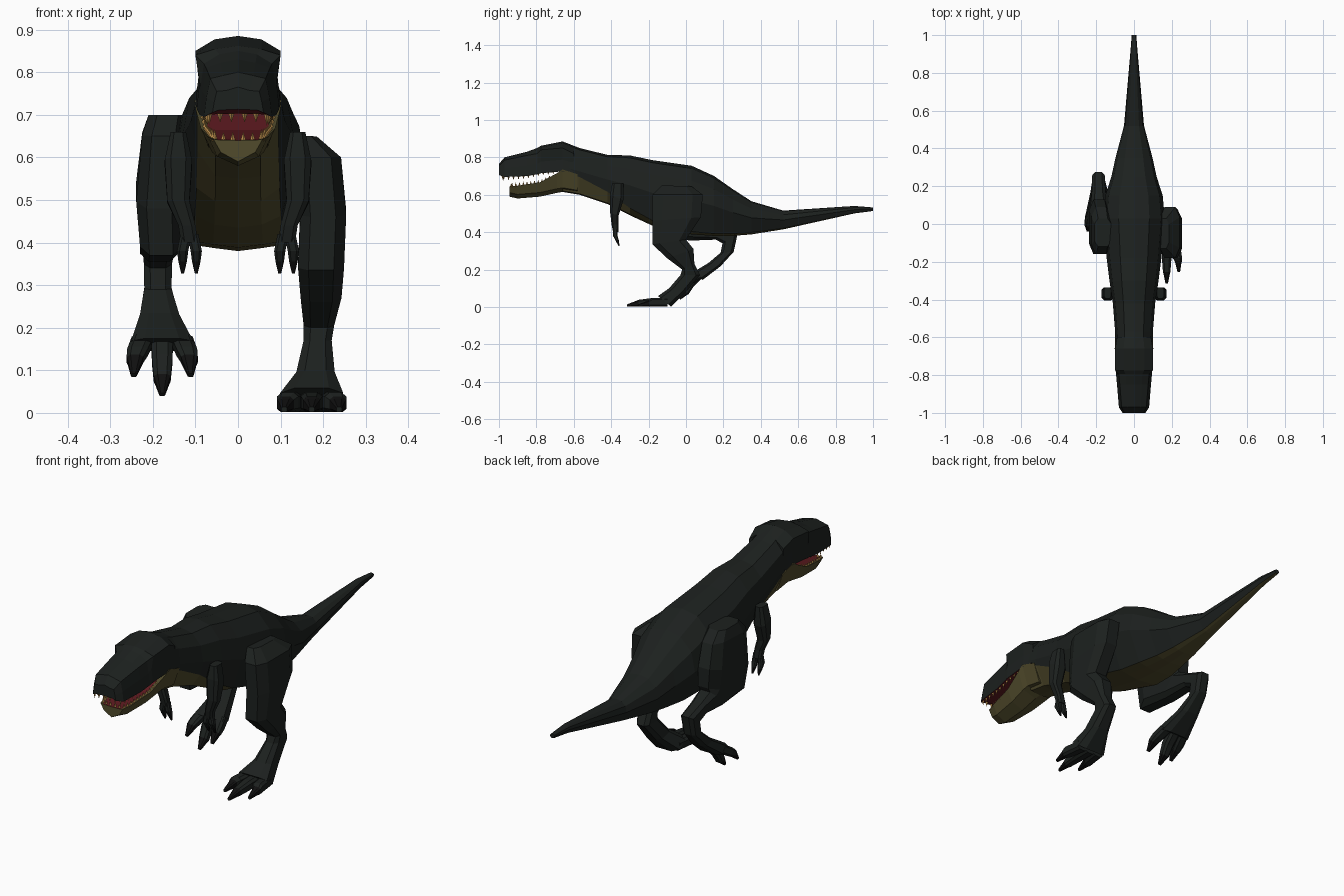
import bpy, bmesh, math

if "Cube" in bpy.data.objects:
    bpy.data.objects.remove(bpy.data.objects["Cube"])


def material(name, rgb):
    m = bpy.data.materials.new(name)
    m.diffuse_color = (*rgb, 1)
    m.use_nodes = True
    m.node_tree.nodes["Principled BSDF"].inputs["Base Color"].default_value = m.diffuse_color
    return m


HIDE = material("hide", (0.012, 0.015, 0.0135))
BELLY = material("belly", (0.082, 0.07, 0.025))
FLESH = material("flesh", (0.11, 0.01, 0.014))
TOOTH = material("tooth", (0.55, 0.3, 0.08))
CLAW = material("claw", (0.005, 0.005, 0.005))


def finish(name, bm, mats):
    bmesh.ops.recalc_face_normals(bm, faces=bm.faces)
    me = bpy.data.meshes.new(name)
    bm.to_mesh(me)
    bm.free()
    for m in mats:
        me.materials.append(m)
    ob = bpy.data.objects.new(name, me)
    bpy.context.collection.objects.link(ob)
    return ob


def loft(name, rings, mats, pick=lambda i, j: 0, cap=0):
    """Skin rings of points; pick(ring, segment) gives the material slot."""
    bm = bmesh.new()
    vs = [[bm.verts.new(p) for p in r] for r in rings]
    n = len(rings[0])
    for i in range(len(vs) - 1):
        for j in range(n):
            k = (j + 1) % n
            f = bm.faces.new((vs[i][j], vs[i][k], vs[i + 1][k], vs[i + 1][j]))
            f.material_index = pick(i, min(j, n - 1 - j))
    for i in (0, len(vs) - 1):
        bm.faces.new(vs[i]).material_index = cap
    return finish(name, bm, mats)


def mirrored(y, half):
    """Closed ring from a half outline running top centre to bottom centre."""
    return [(x, y, z) for x, z in half] + [(-x, y, z) for x, z in half[-2:0:-1]]


CHAMFERED = [(1, .55), (.6, 1), (-.6, 1), (-1, .55), (-1, -.55), (-.6, -1), (.6, -1), (1, -.55)]


def limb(name, sections, claw_from=99):
    """Sections are (front y, front z, back y, back z, x, half width)."""
    rings = [[(x + d * hw, (yf + yb) / 2 + c * (yf - yb) / 2, (zf + zb) / 2 + c * (zf - zb) / 2)
              for c, d in CHAMFERED] for yf, zf, yb, zb, x, hw in sections]
    return loft(name, rings, [HIDE, CLAW], lambda i, j: int(i >= claw_from))


def digit(name, points, up, claw_from):
    """Toe or finger through points (x, y, z, radius); up is its thickness direction in y-z."""
    uy, uz = up
    limb(name, [(y + uy * r, z + uz * r, y - uy * r, z - uz * r, x, r * 1.1)
                for x, y, z, r in points], claw_from)


# Body from neck to tail tip: y, half width, top, bottom, belly width share, belly height share
body = [(-.66, .095, .885, .615, .95, .36), (-.57, .10, .85, .60, .95, .38),
        (-.42, .112, .813, .55, .85, .25), (-.30, .13, .81, .49, .75, .12),
        (-.18, .145, .785, .435, .70, .08), (.03, .163, .755, .388, .65, .04),
        (.15, .152, .70, .38, .62, .04), (.25, .12, .63, .38, .62, .05),
        (.35, .098, .565, .388, .6, .06), (.52, .053, .515, .415, .6, .06),
        (.90, .02, .54, .50, .6, .06), (1.0, .012, .532, .513, .6, .06)]
rings = []
for y, w, t, b, c, k in body:
    h = t - b
    rings.append(mirrored(y, [(0, t), (w * .5, t - h * .04), (w * .88, t - h * .22), (w, b + h * .5),
                              (w * c, b + h * k), (w * c * .55, b + h * .02), (0, b)]))
loft("body_and_tail", rings, [HIDE, BELLY], lambda i, j: int(j >= 4))

# Upper head: y, brow half width, lip half width, top, brow height, lip height
head = [(-1.0, .05, .06, .765, .755, .705), (-.97, .065, .08, .80, .785, .695),
        (-.85, .075, .09, .83, .81, .70), (-.795, .08, .095, .85, .82, .71),
        (-.775, .10, .097, .862, .84, .715), (-.66, .10, .10, .885, .85, .725),
        (-.60, .09, .098, .86, .82, .72)]
loft("upper_head", [mirrored(y, [(0, t), (wt * .55, t - .008), (wt, e), (wb * .93, (e + l) / 2),
                                 (wb, l), (wb * .75, l + .006), (0, l + .008)])
                    for y, wt, wb, t, e, l in head], [HIDE, FLESH], lambda i, j: int(j >= 4))

# Lower jaw: y, half width, lip height, chin height
jaw = [(-.945, .058, .643, .59), (-.90, .07, .648, .58), (-.78, .087, .667, .59),
       (-.69, .10, .715, .61), (-.66, .102, .735, .615), (-.58, .10, .71, .602)]
loft("lower_jaw", [mirrored(y, [(0, t - .003), (w * .8, t - .002), (w, t), (w * .7, b + .022), (0, b)])
                   for y, w, t, b in jaw], [BELLY, FLESH], lambda i, j: int(j < 1))


# Teeth along both lips
def along(table, y):
    for (y0, w0, z0), (y1, w1, z1) in zip(table, table[1:]):
        if y0 <= y <= y1:
            f = (y - y0) / (y1 - y0)
            return w0 + (w1 - w0) * f, z0 + (z1 - z0) * f


def tooth(bm, x, y, z, h):
    r = .007
    base = [bm.verts.new((x + dx * r, y + dy * r, z)) for dx, dy in ((1, 0), (0, 1), (-1, 0), (0, -1))]
    tip = bm.verts.new((x, y, z + h))
    bm.faces.new(base)
    for i in range(4):
        bm.faces.new((base[i], base[(i + 1) % 4], tip))


upper = [(y, wb, l) for y, wt, wb, t, e, l in head]
lower = [(y, w, t) for y, w, t, b in jaw]
bm = bmesh.new()
for table, start, stop, h, lift in ((upper, -.975, -.71, -.028, .006), (lower, -.93, -.73, .028, -.006)):
    for i in range(11):
        y = start + (stop - start) * i / 10
        w, z = along(table, y)
        for s in (-1, 1):
            tooth(bm, s * w * .88, y, z + lift, h * (1 - .045 * i))
    w, z = along(table, start)
    for x in (-.55, -.2, .2, .55):
        tooth(bm, x * w, start - .005, z + lift, h * .75)
finish("teeth", bm, [TOOTH])

# Planted leg
limb("planted_leg", [(-.13, .65, .03, .645, .155, .03), (-.18, .60, .09, .60, .19, .052),
                     (-.18, .46, .08, .48, .20, .054), (-.18, .335, .0, .36, .195, .054),
                     (-.10, .26, .04, .31, .195, .048), (-.02, .20, .045, .23, .19, .036),
                     (-.03, .17, .075, .17, .187, .033), (-.09, .10, .0, .08, .182, .045),
                     (-.15, .058, -.08, .002, .173, .074)])
for side, dx, tip in (("inner", -.056, -.255), ("middle", 0, -.315), ("outer", .056, -.255)):
    x = .173 + dx
    digit("planted_toe_" + side, [(.173 + dx * .8, -.10, .026, .024), (x, -.18, .025, .023),
                                  (x + dx * .1, tip + .06, .02, .018), (x + dx * .1, tip + .05, .018, .015),
                                  (x + dx * .15, tip, .008, .006)], (0, 1), 2)

# Raised leg
limb("raised_leg", [(-.12, .70, .03, .70, -.165, .045), (-.16, .65, .09, .66, -.175, .05),
                    (-.16, .48, .13, .56, -.185, .054), (-.14, .37, .13, .47, -.18, .05),
                    (.03, .355, .12, .45, -.185, .045), (.16, .36, .18, .42, -.187, .036),
                    (.195, .34, .275, .387, -.188, .033), (.185, .29, .255, .295, -.188, .032),
                    (.12, .235, .185, .218, -.184, .046), (.02, .175, .09, .145, -.178, .073)])
for side, dx, drop in (("inner", .058, 0), ("middle", 0, .045), ("outer", -.058, 0)):
    x = -.178 + dx
    digit("raised_toe_" + side, [(-.178 + dx * .8, .07, .17, .023), (x, .025, .142 - drop * .4, .022),
                                 (x + dx * .1, .0, .125 - drop, .018),
                                 (x + dx * .1, -.008, .117 - drop, .015),
                                 (x + dx * .15, -.035, .088 - drop, .006)], (-.75, .65), 2)

# Arms with two fingers each
for side, s in (("left", 1), ("right", -1)):
    limb(side + "_arm", [(-.395, .66, -.335, .66, s * .14, .018), (-.405, .60, -.335, .57, s * .14, .032),
                         (-.405, .50, -.36, .49, s * .14, .026), (-.398, .44, -.362, .44, s * .12, .02),
                         (-.39, .40, -.36, .40, s * .114, .02)])
    for n, x in enumerate((.098, .13)):
        digit(f"{side}_finger_{n + 1}", [(s * (.114 + (x - .114) * .5), -.378, .42, .012),
                                         (s * x, -.378, .38, .012), (s * x, -.368, .355, .009),
                                         (s * x, -.358, .327, .003)], (-1, 0), 2)
